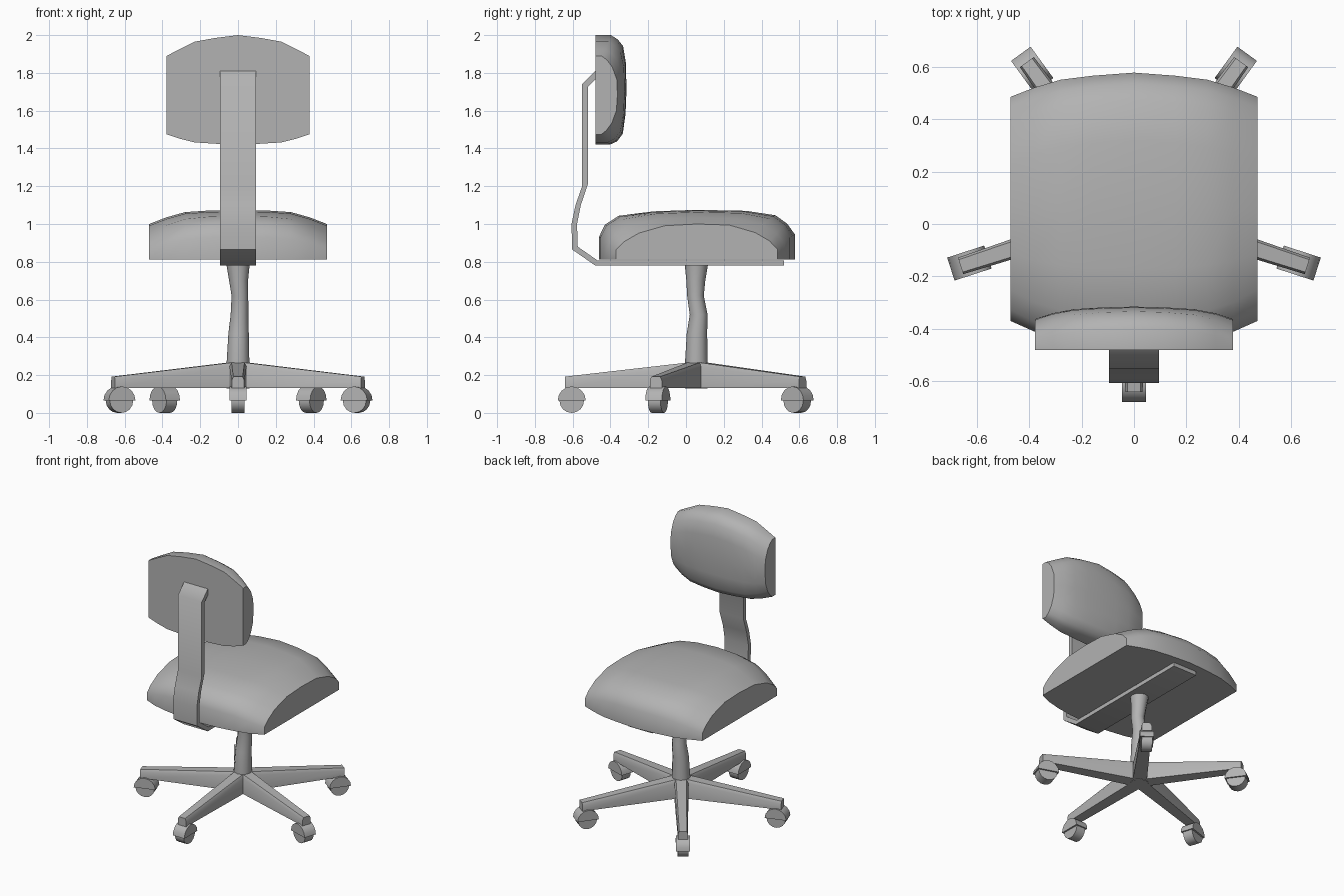
import bpy, bmesh, math
from mathutils import Matrix, Vector

cube = bpy.data.objects.get("Cube")
if cube:
    bpy.data.objects.remove(cube, do_unlink=True)

GREY = (0.45, 0.45, 0.45, 1.0)
mat = bpy.data.materials.new("mid grey")
mat.use_nodes = True
mat.diffuse_color = GREY
bsdf = mat.node_tree.nodes["Principled BSDF"]
bsdf.inputs["Base Color"].default_value = GREY
bsdf.inputs["Roughness"].default_value = 0.7


def loft(name, rings, matrix=Matrix(), angle=40):
    """Skin a list of equal-sized point rings and cap both ends."""
    bm = bmesh.new()
    vs = [[bm.verts.new(matrix @ Vector(p)) for p in ring] for ring in rings]
    n = len(rings[0])
    for a, b in zip(vs, vs[1:]):
        for i in range(n):
            j = (i + 1) % n
            bm.faces.new((a[i], a[j], b[j], b[i]))
    bm.faces.new(vs[0])
    bm.faces.new(vs[-1])
    bmesh.ops.recalc_face_normals(bm, faces=bm.faces)
    mesh = bpy.data.meshes.new(name)
    bm.to_mesh(mesh)
    bm.free()
    mesh.materials.append(mat)
    ob = bpy.data.objects.new(name, mesh)
    bpy.context.collection.objects.link(ob)
    bpy.ops.object.select_all(action='DESELECT')
    ob.select_set(True)
    bpy.context.view_layer.objects.active = ob
    bpy.ops.object.shade_smooth_by_angle(angle=math.radians(angle))
    return ob


def extrude(name, profile, half, matrix=Matrix(), angle=40):
    """Extrude a (y, z) profile from -half to +half in x."""
    return loft(name, [[(x, y, z) for y, z in profile] for x in (-half, half)],
                matrix, angle)


# Cushion cross-sections: position along the length and relative height
MIDDLE = [(0, 0), (0, .46), (.03, .7), (.1, .88), (.28, .97), (.5, 1),
          (.75, .98), (.9, .89), (.96, .72), (1, .5), (1, 0)]
EDGE = [(0, 0), (0, .28), (.05, .5), (.14, .74), (.3, .95), (.5, 1),
        (.7, .97), (.86, .76), (.95, .52), (1, .28), (1, 0)]


def cushion(name, stations, place):
    """Stations hold x, start, end, height and blend towards the edge shape."""
    full = [(-x, *rest) for x, *rest in stations[:0:-1]] + stations
    rings = []
    for x, lo, hi, height, blend in full:
        ring = []
        for (t, h), (te, he) in zip(MIDDLE, EDGE):
            t += (te - t) * blend
            h += (he - h) * blend
            ring.append(place(x, lo + (hi - lo) * t, h * height))
        rings.append(ring)
    return loft(name, rings, angle=55)


# Seat and backrest
cushion("seat",
        [(0, -.46, .577, .262, 0), (.16, -.453, .565, .258, .05),
         (.28, -.435, .55, .25, .2), (.38, -.41, .52, .222, .5),
         (.47, -.37, .485, .187, 1)],
        lambda x, u, h: (x, u, .813 + h))
cushion("backrest",
        [(0, 1.42, 2.0, .165, 0), (.12, 1.425, 1.985, .162, .05),
         (.23, 1.432, 1.965, .155, .2), (.31, 1.452, 1.925, .14, .5),
         (.378, 1.475, 1.89, .117, 1)],
        lambda x, u, h: (x, -.48 + h, u))

# Bent flat bar under the seat and up behind the backrest
extrude("support_bar",
        [(.52, .78), (-.48, .78), (-.603, .865), (-.606, 1.0), (-.585, 1.1),
         (-.55, 1.2), (-.55, 1.74), (-.48, 1.81), (-.48, 1.765), (-.52, 1.725),
         (-.52, 1.21), (-.557, 1.1), (-.577, 1.0), (-.573, .88), (-.47, .808),
         (.52, .808)], .095, angle=50)

# Central column, slightly pinched near the top
CY = .055
column = []
for z, r, dx, dy in [(.13, .06, 0, 0), (.27, .06, 0, 0), (.42, .054, .003, .003),
                     (.52, .047, .008, .012), (.62, .044, .01, -.005),
                     (.7, .05, .003, -.003), (.79, .062, 0, 0)]:
    column.append([(dx + r * math.cos(i * math.tau / 12),
                    CY + dy + r * math.sin(i * math.tau / 12), z) for i in range(12)])
loft("column", column, angle=50)

# Five legs with casters
SIDES = 16


def arc(radius, cy, cz, start, end, steps):
    return [(cy + radius * math.cos(start + (end - start) * i / steps),
             cz + radius * math.sin(start + (end - start) * i / steps))
            for i in range(steps + 1)]


for k in range(5):
    turn = Matrix.Translation((0, CY, 0)) @ Matrix.Rotation(k * math.tau / 5, 4, 'Z')
    sections = []
    for y, w, top in [(0, .048, .272), (-.05, .046, .266), (-.695, .033, .192)]:
        sections.append([(-w, y, .133), (-w, y, top - .02), (-w * .75, y, top),
                         (w * .75, y, top), (w, y, top - .02), (w, y, .133)])
    loft(f"leg_{k + 1}", sections, turn, 30)
    extrude(f"caster_hood_{k + 1}", arc(.074, -.66, .066, 0, math.pi, 8), .046, turn)
    wheel = arc(.065, -.66, .066, 0, math.tau, SIDES)[:-1]
    extrude(f"caster_wheel_{k + 1}", [(y, z) for y, z in wheel], .035, turn)

# Rest the wheels on the ground
bpy.context.view_layer.update()
low = min(v.co.z for o in bpy.data.objects if o.name.startswith("caster_wheel")
          for v in o.data.vertices)
for o in bpy.data.objects:
    if o.name.startswith("caster_wheel"):
        o.location.z -= low
